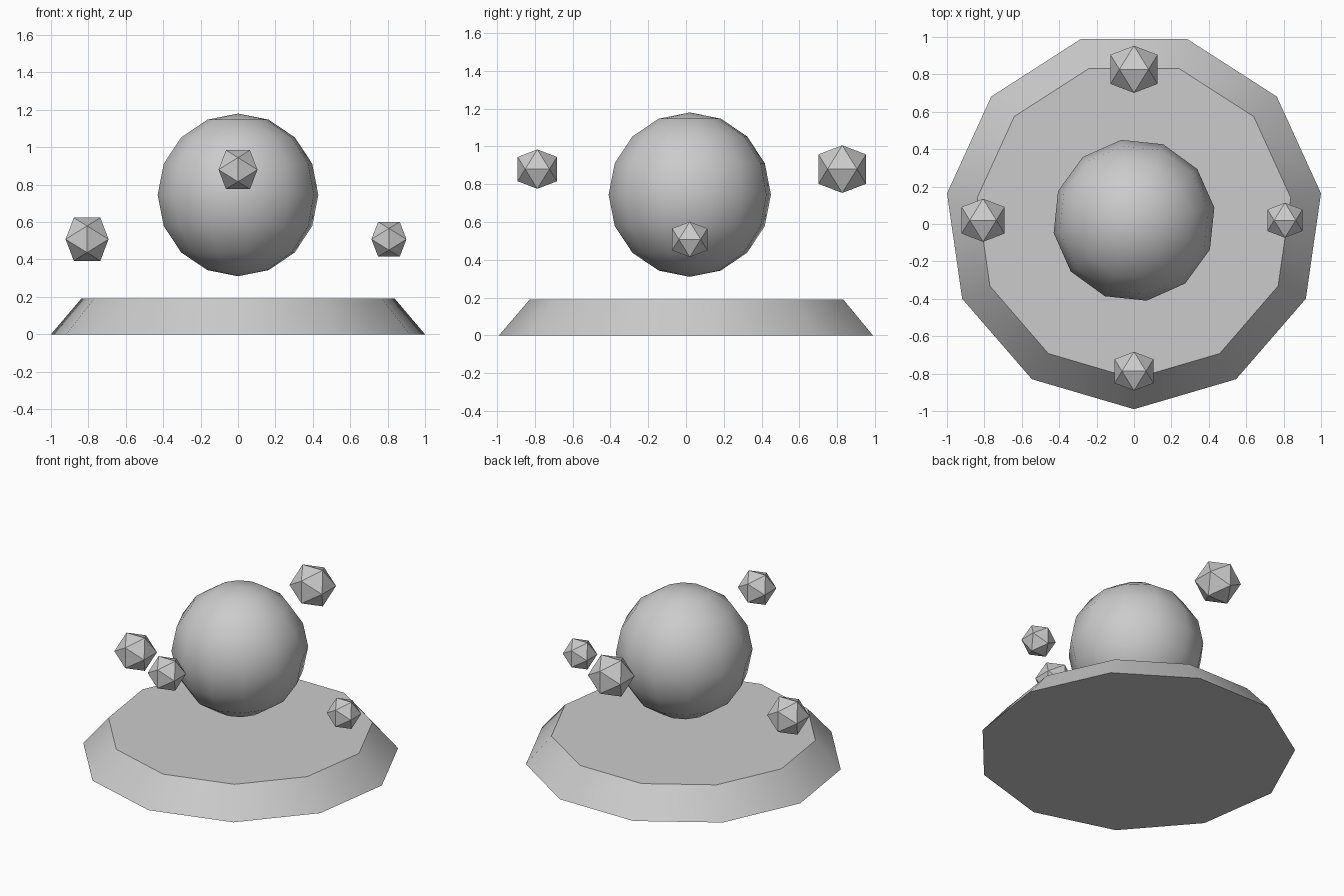
import bpy, bmesh
from math import sin, cos, pi, radians, sqrt
from mathutils import Matrix

if "Cube" in bpy.data.objects:
    bpy.data.objects.remove(bpy.data.objects["Cube"])

CY = 0.02          # y of the common centre axis
PHI = (1 + sqrt(5)) / 2


def make_object(name, bm, location, smooth_angle=None):
    bmesh.ops.recalc_face_normals(bm, faces=bm.faces[:])
    mesh = bpy.data.meshes.new(name)
    bm.to_mesh(mesh)
    bm.free()
    obj = bpy.data.objects.new(name, mesh)
    bpy.context.collection.objects.link(obj)
    obj.location = location
    if smooth_angle is not None:
        bpy.ops.object.select_all(action='DESELECT')
        obj.select_set(True)
        bpy.context.view_layer.objects.active = obj
        bpy.ops.object.shade_smooth_by_angle(angle=radians(smooth_angle))
    return obj


# Base: tapered eleven-sided plinth, one corner facing the front
N = 11
bm = bmesh.new()
rings = []
for radius, z in ((1.01, 0.0), (0.847, 0.19)):
    rings.append([bm.verts.new((radius * cos(-pi / 2 + 2 * pi * i / N),
                                radius * sin(-pi / 2 + 2 * pi * i / N), z))
                  for i in range(N)])
low, high = rings
bm.faces.new(low[::-1])
bm.faces.new(high)
for i in range(N):
    j = (i + 1) % N
    bm.faces.new((low[i], low[j], high[j], high[i]))
make_object("base", bm, (0, CY, 0), 40)

# Central floating sphere, slightly turned
bm = bmesh.new()
bmesh.ops.create_uvsphere(bm, u_segments=12, v_segments=8, radius=0.435,
                          matrix=Matrix.Rotation(radians(9), 4, 'Z'))
make_object("central_sphere", bm, (0, CY, 0.745), 60)


# Orbiting icosahedra; half is half the overall width
def icosahedron(name, location, half):
    bm = bmesh.new()
    a, b = half / PHI, half
    for s in (-1, 1):
        for t in (-1, 1):
            for co in ((s * a, 0, t * b), (s * b, t * a, 0), (0, s * b, t * a)):
                bm.verts.new(co)
    bmesh.ops.convex_hull(bm, input=bm.verts[:])
    make_object(name, bm, location)


ORBIT = 0.807
icosahedron("front_stone", (0, CY - ORBIT, 0.88), 0.104)
icosahedron("back_stone", (0, CY + ORBIT, 0.88), 0.126)
icosahedron("left_stone", (-ORBIT, CY, 0.508), 0.115)
icosahedron("right_stone", (ORBIT, CY, 0.508), 0.0935)
